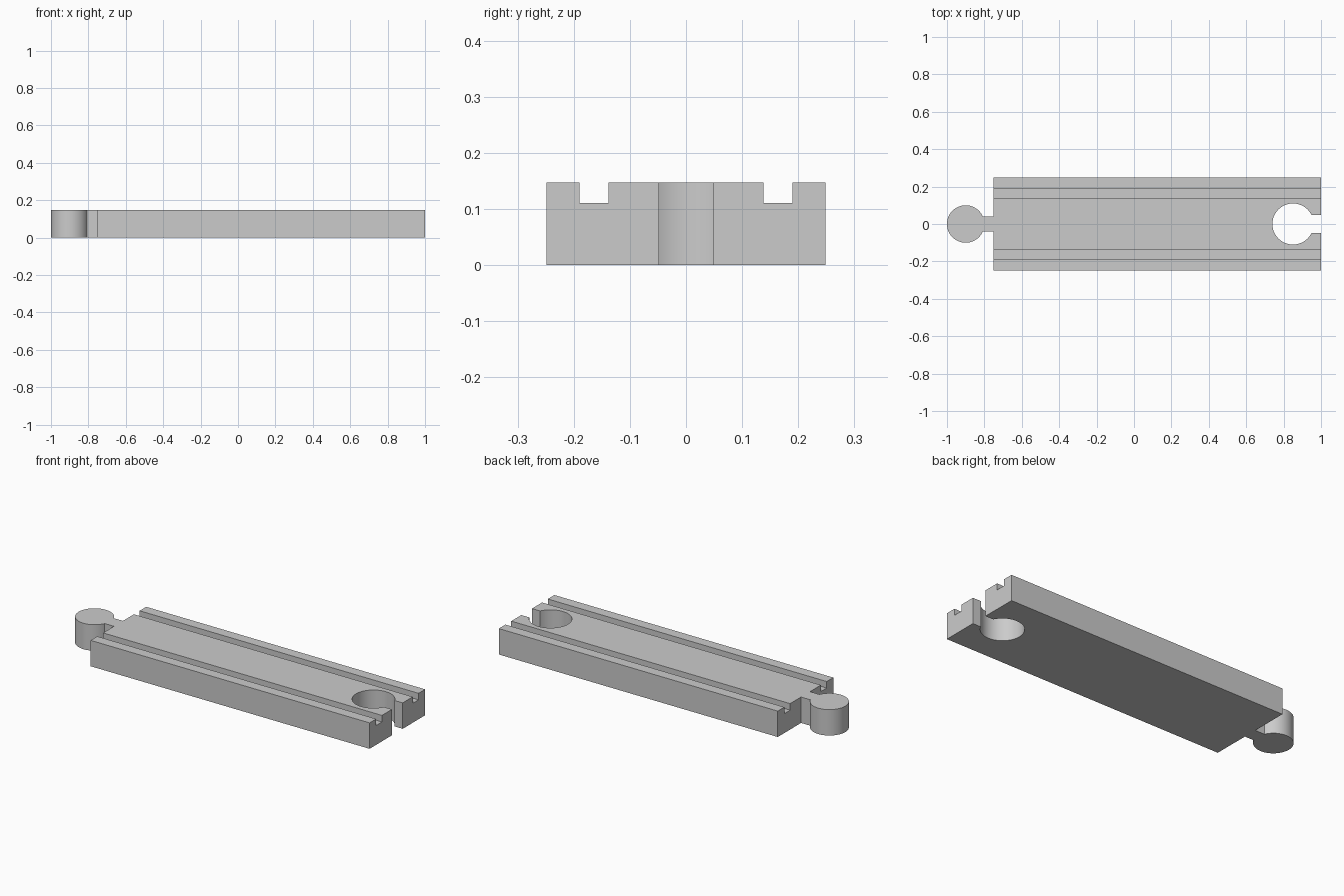
import bpy, bmesh, math

cube = bpy.data.objects.get("Cube")
if cube:
    bpy.data.objects.remove(cube, do_unlink=True)

HEIGHT = 0.147
GROOVE_Z = 0.11
HALF_W = 0.249
BODY_START, BODY_END = -0.75, 1.0

wood = bpy.data.materials.new("plain grey")
wood.use_nodes = True
GREY = (0.6, 0.6, 0.6, 1)
wood.diffuse_color = GREY
wood.node_tree.nodes["Principled BSDF"].inputs["Base Color"].default_value = GREY


def prism(name, outline, offset):
    """Extrude a closed 3D outline by an offset into a solid."""
    bm = bmesh.new()
    face = bm.faces.new([bm.verts.new(p) for p in outline])
    new = bmesh.ops.extrude_face_region(bm, geom=[face])["geom"]
    verts = [v for v in new if isinstance(v, bmesh.types.BMVert)]
    bmesh.ops.translate(bm, verts=verts, vec=offset)
    bmesh.ops.recalc_face_normals(bm, faces=bm.faces)
    mesh = bpy.data.meshes.new(name)
    bm.to_mesh(mesh)
    bm.free()
    mesh.materials.append(wood)
    obj = bpy.data.objects.new(name, mesh)
    bpy.context.collection.objects.link(obj)
    return obj


def keyhole(name, centre, radius, half_neck, end, z0, z1, steps=64):
    """Round knob with a straight neck running in +x to end."""
    a = math.asin(half_neck / radius)
    sweep = 2 * (math.pi - a)
    pts = [(end, half_neck, z0)]
    for i in range(steps + 1):
        t = a + sweep * i / steps
        pts.append((centre + radius * math.cos(t), radius * math.sin(t), z0))
    pts.append((end, -half_neck, z0))
    return prism(name, pts, (0, 0, z1 - z0))


def combine(target, tool, operation):
    mod = target.modifiers.new(tool.name, 'BOOLEAN')
    mod.operation = operation
    mod.solver = 'EXACT'
    mod.object = tool
    bpy.context.view_layer.objects.active = target
    bpy.ops.object.modifier_apply(modifier=mod.name)
    bpy.data.objects.remove(tool, do_unlink=True)


# Track body: half of the grooved section, mirrored, extruded along x
half = [(HALF_W, 0), (HALF_W, HEIGHT), (0.19, HEIGHT), (0.19, GROOVE_Z),
        (0.138, GROOVE_Z), (0.138, HEIGHT)]
section = half + [(-y, z) for y, z in reversed(half)]
track = prism("track", [(BODY_START, y, z) for y, z in section],
              (BODY_END - BODY_START, 0, 0))

# Connector socket cut through one end
combine(track, keyhole("socket", 0.85, 0.11, 0.048, BODY_END + 0.1,
                       -0.1, HEIGHT + 0.1), 'DIFFERENCE')

# Connector peg joined to the other end
combine(track, keyhole("peg", -0.9, 0.1, 0.04, BODY_START + 0.02,
                       0, HEIGHT), 'UNION')

bpy.ops.object.select_all(action='DESELECT')
track.select_set(True)
bpy.context.view_layer.objects.active = track
bpy.ops.object.shade_smooth_by_angle(angle=math.radians(30))
